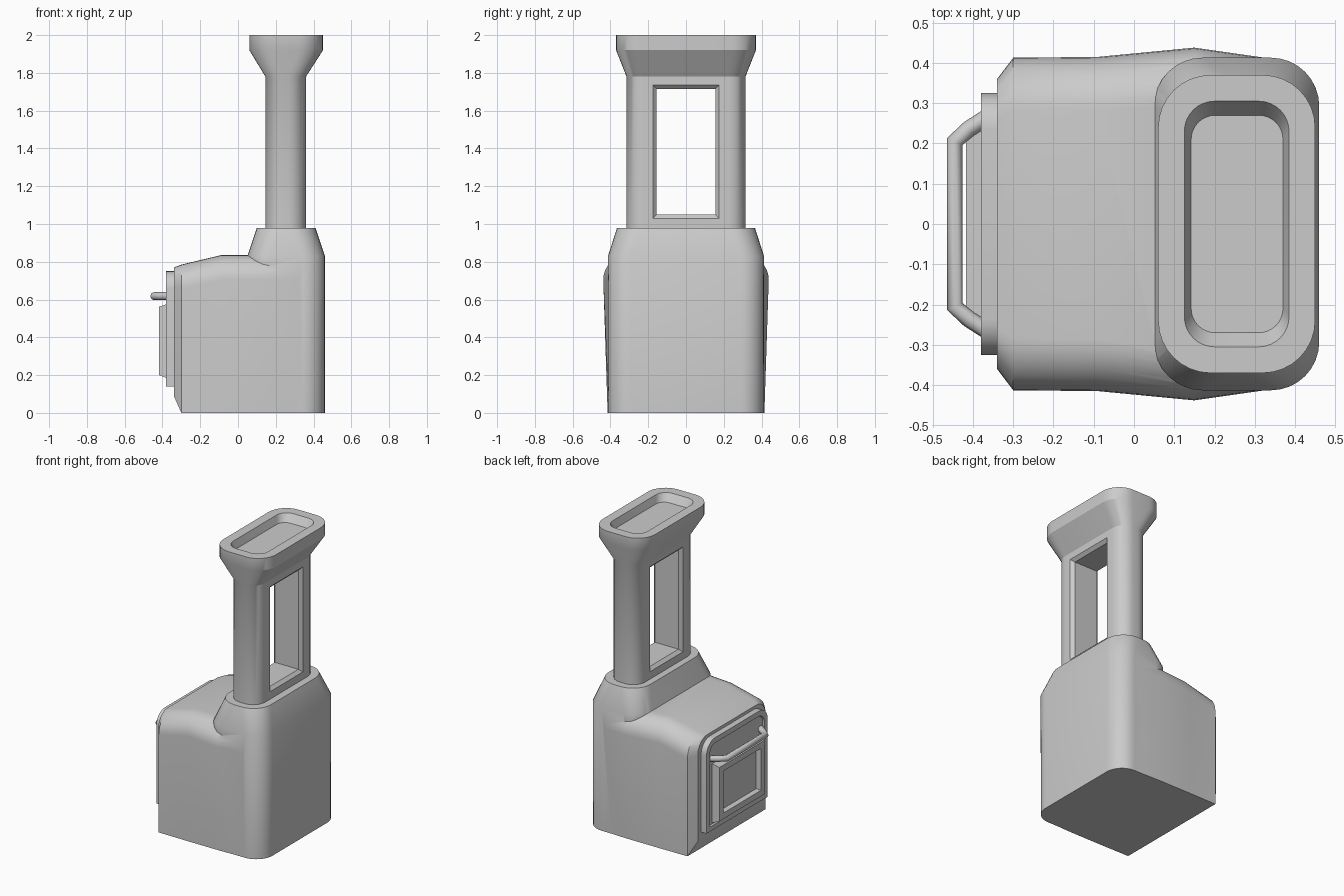
import bpy, bmesh
from math import sin, cos, pi, radians

if "Cube" in bpy.data.objects:
    bpy.data.objects.remove(bpy.data.objects["Cube"])

def rounded(z, x0, x1, hy, r, n=8):
    """Horizontal rounded rectangle ring."""
    pts = []
    for cx, cy, a in ((x1 - r, hy - r, 0), (x0 + r, hy - r, 1),
                      (x0 + r, r - hy, 2), (x1 - r, r - hy, 3)):
        for i in range(n + 1):
            t = (a + i / n) * pi / 2
            pts.append((cx + r * cos(t), cy + r * sin(t), z))
    return pts

def arch(x, hb, ht, z0, z1, r, n=8):
    """Ring facing x: square bottom corners, rounded top corners."""
    half = [(hb, z0)]
    for i in range(n + 1):
        t = i / n * pi / 2
        half.append((ht - r + r * cos(t), z1 - r + r * sin(t)))
    return [(x, y, z) for y, z in half] + [(x, -y, z) for y, z in reversed(half)]

def box_ring(x, hy, z0, z1):
    return [(x, hy, z0), (x, hy, z1), (x, -hy, z1), (x, -hy, z0)]

def loft(name, rings):
    bm = bmesh.new()
    vs = [[bm.verts.new(p) for p in ring] for ring in rings]
    n = len(vs[0])
    for a, b in zip(vs, vs[1:]):
        for i in range(n):
            j = (i + 1) % n
            bm.faces.new((a[i], a[j], b[j], b[i]))
    bm.faces.new(vs[0])
    bm.faces.new(vs[-1])
    bmesh.ops.recalc_face_normals(bm, faces=bm.faces)
    me = bpy.data.meshes.new(name)
    bm.to_mesh(me)
    bm.free()
    ob = bpy.data.objects.new(name, me)
    bpy.context.collection.objects.link(ob)
    return ob

def boolean(ob, other, op):
    m = ob.modifiers.new(op.lower(), 'BOOLEAN')
    m.operation, m.object, m.solver = op, other, 'EXACT'
    dg = bpy.context.evaluated_depsgraph_get()
    me = bpy.data.meshes.new_from_object(ob.evaluated_get(dg))
    ob.modifiers.clear()
    ob.data = me
    bpy.data.objects.remove(other)

def smooth(ob, angle=32):
    bpy.ops.object.select_all(action='DESELECT')
    ob.select_set(True)
    bpy.context.view_layer.objects.active = ob
    bpy.ops.object.shade_smooth_by_angle(angle=radians(angle))

# Oven body: arched sections running along x
body = loft("oven_body", [
    arch(-.34, .36, .36, .09, .77, .10),
    arch(-.30, .413, .413, 0, .785, .13),
    arch(-.09, .415, .415, 0, .835, .13),
    arch(.15, .415, .438, 0, .835, .13),
    arch(.36, .408, .408, 0, .83, .13)])

# Rear block that narrows towards the chimney
rear = loft("rear_block", [
    rounded(0, .05, .46, .411, .12),
    rounded(.83, .05, .46, .413, .12),
    rounded(.98, .10, .41, .365, .13)])
boolean(body, rear, 'UNION')
smooth(body)

# Chimney with flared, hollowed cap
chimney = loft("chimney", [
    rounded(.97, .145, .36, .315, .09),
    rounded(1.78, .145, .36, .315, .09),
    rounded(1.92, .06, .45, .37, .13),
    rounded(2.0, .06, .45, .37, .13),
    rounded(2.0, .125, .385, .305, .075),
    rounded(1.95, .142, .37, .27, .06)])

# Chamfered opening through the chimney
opening = loft("opening_cutter", [
    box_ring(x, .155 + d, 1.05 - d, 1.715 + d)
    for x, d in ((.125, .04), (.165, 0), (.34, 0), (.38, .04))])
opening.hide_render = True
boolean(chimney, opening, 'DIFFERENCE')
smooth(chimney)

# Oven door with raised rim
door = loft("oven_door", [
    arch(-.33, .325, .325, .14, .75, .09),
    arch(-.38, .325, .325, .14, .75, .09),
    arch(-.38, .29, .29, .17, .715, .06),
    arch(-.37, .285, .285, .175, .71, .055)])
smooth(door)

# Window frame on the door
loft("door_window", [
    box_ring(-.36, .25, .18, .58),
    box_ring(-.38, .25, .185, .575),
    box_ring(-.417, .24, .20, .562),
    box_ring(-.417, .20, .24, .522),
    box_ring(-.385, .195, .245, .517)])

# Door handle
path = [(-.36, .268), (-.41, .236), (-.445, .205)]
path += [(x, -y) for x, y in reversed(path)]
cu = bpy.data.curves.new("door_handle", 'CURVE')
cu.dimensions = '3D'
cu.bevel_depth, cu.bevel_resolution, cu.use_fill_caps = .021, 2, True
sp = cu.splines.new('POLY')
sp.points.add(len(path) - 1)
for p, (x, y) in zip(sp.points, path):
    p.co = (x, y, .618, 1)
bar = bpy.data.objects.new("door_handle", cu)
bpy.context.collection.objects.link(bar)
